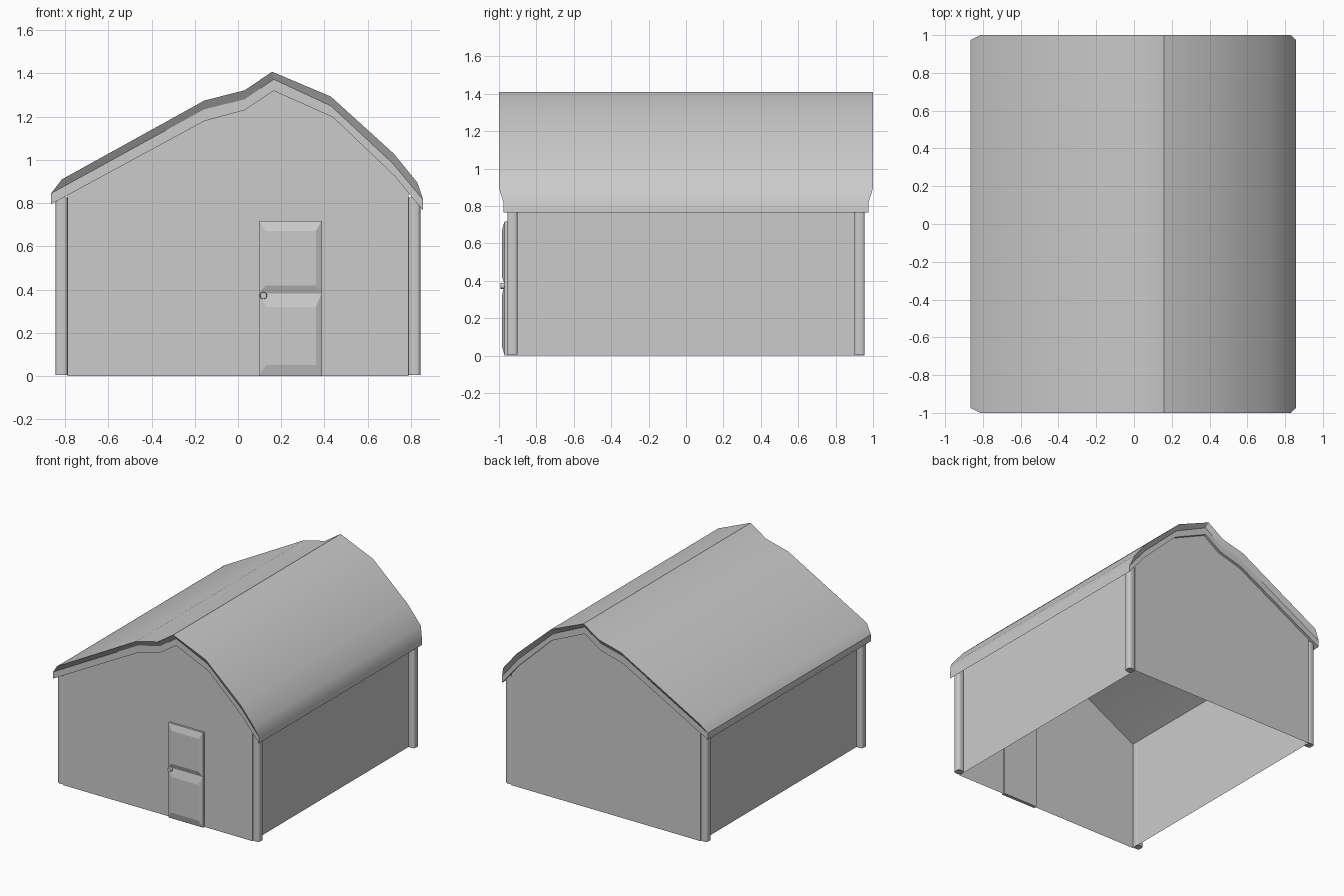
import bpy, bmesh, math

if "Cube" in bpy.data.objects:
    bpy.data.objects.remove(bpy.data.objects["Cube"])


def finish(name, bm, angle=None):
    bmesh.ops.recalc_face_normals(bm, faces=bm.faces)
    me = bpy.data.meshes.new(name)
    bm.to_mesh(me)
    bm.free()
    ob = bpy.data.objects.new(name, me)
    bpy.context.collection.objects.link(ob)
    if angle:
        bpy.ops.object.select_all(action='DESELECT')
        ob.select_set(True)
        bpy.context.view_layer.objects.active = ob
        bpy.ops.object.shade_smooth_by_angle(angle=math.radians(angle))
    return ob


def loft(bm, rings, closed=False):
    """Join matching rows of vertices with quads."""
    n = len(rings[0])
    for a, b in zip(rings, rings[1:]):
        for i in range(n if closed else n - 1):
            j = (i + 1) % n
            bm.faces.new((a[i], a[j], b[j], b[i]))


# Roof outlines in x, z: outer skin, lower edge of the bevel, underside
TOP = [(-.815, .91), (-.155, 1.275), (.03, 1.322), (.158, 1.408), (.43, 1.293), (.72, 1.03), (.83, .895)]
MID = [(-.865, .845), (-.155, 1.235), (.03, 1.28), (.165, 1.373), (.43, 1.25), (.715, .985), (.857, .815)]
LOW = [(-.865, .795), (-.155, 1.18), (.03, 1.23), (.165, 1.32), (.44, 1.197), (.725, .925), (.857, .765)]
HX, HY = .79, .955


def under_z(x):
    """Height of the roof underside at x."""
    for (x0, z0), (x1, z1) in zip(LOW, LOW[1:]):
        if x0 <= x <= x1:
            return z0 + (z1 - z0) * (x - x0) / (x1 - x0)


# Roof: sweep around the gable ends, then close both eaves
bm = bmesh.new()
rows = [[bm.verts.new((x, y, z)) for x, z in line] for line, y in
        ((TOP, -1), (MID, -.975), (LOW, -.975), (LOW, .975), (MID, .975), (TOP, 1))]
loft(bm, rows + [rows[0]])
for k in (0, -1):
    e = [r[k] for r in rows]
    bm.faces.new((e[0], e[1], e[4], e[5]))
    bm.faces.new((e[1], e[2], e[3], e[4]))
finish("roof", bm, 30)

# Walls: thin shell, open below and under the roof
bm = bmesh.new()
gable = [(-HX, 0), (-HX, under_z(-HX))] + LOW[1:-1] + [(HX, under_z(HX)), (HX, 0)]
ends = [[bm.verts.new((x, y, z)) for x, z in gable] for y in (-HY, HY)]
for e in ends:
    bm.faces.new(e)
for i in (0, len(gable) - 2):
    bm.faces.new((ends[0][i], ends[0][i + 1], ends[1][i + 1], ends[1][i]))
finish("walls", bm)

# Corner posts with rounded edges
for side, sx in (("left", -1), ("right", 1)):
    for end, sy in (("front", -1), ("back", 1)):
        bm = bmesh.new()
        bmesh.ops.create_cube(bm, size=1)
        for v in bm.verts:
            v.co = (sx * .816 + v.co.x * .055, sy * .928 + v.co.y * .055, .005 + (v.co.z + .5) * .82)
        upright = [e for e in bm.edges if abs(e.verts[0].co.z - e.verts[1].co.z) > .1]
        bmesh.ops.bevel(bm, geom=upright, offset=.015, segments=3, affect='EDGES', profile=.5)
        finish(f"{end}_{side}_post", bm, 40)


def rect(bm, x0, x1, z0, z1, y):
    return [bm.verts.new(p) for p in ((x0, y, z0), (x1, y, z0), (x1, y, z1), (x0, y, z1))]


# Door: slab with two raised panels
bm = bmesh.new()
slab = [rect(bm, .097, .388, 0, .718, y) for y in (-.945, -.97)]
loft(bm, slab, True)
for r in slab:
    bm.faces.new(r)
finish("door", bm)
for name, z0, z1, i0, i1 in (("lower", 0, .383, .05, .32), ("upper", .383, .718, .42, .67)):
    bm = bmesh.new()
    rings = [rect(bm, .097, .388, z0, z1, -.97), rect(bm, .129, .36, i0, i1, -.984)]
    loft(bm, rings, True)
    bm.faces.new(rings[1])
    finish(f"{name}_door_panel", bm)

# Door knob
bm = bmesh.new()
bmesh.ops.create_cone(bm, cap_ends=True, segments=16, radius1=.017, radius2=.015, depth=.024)
for v in bm.verts:
    v.co = (.118 + v.co.x, -.979 - v.co.z, .372 + v.co.y)
finish("door_knob", bm, 40)
